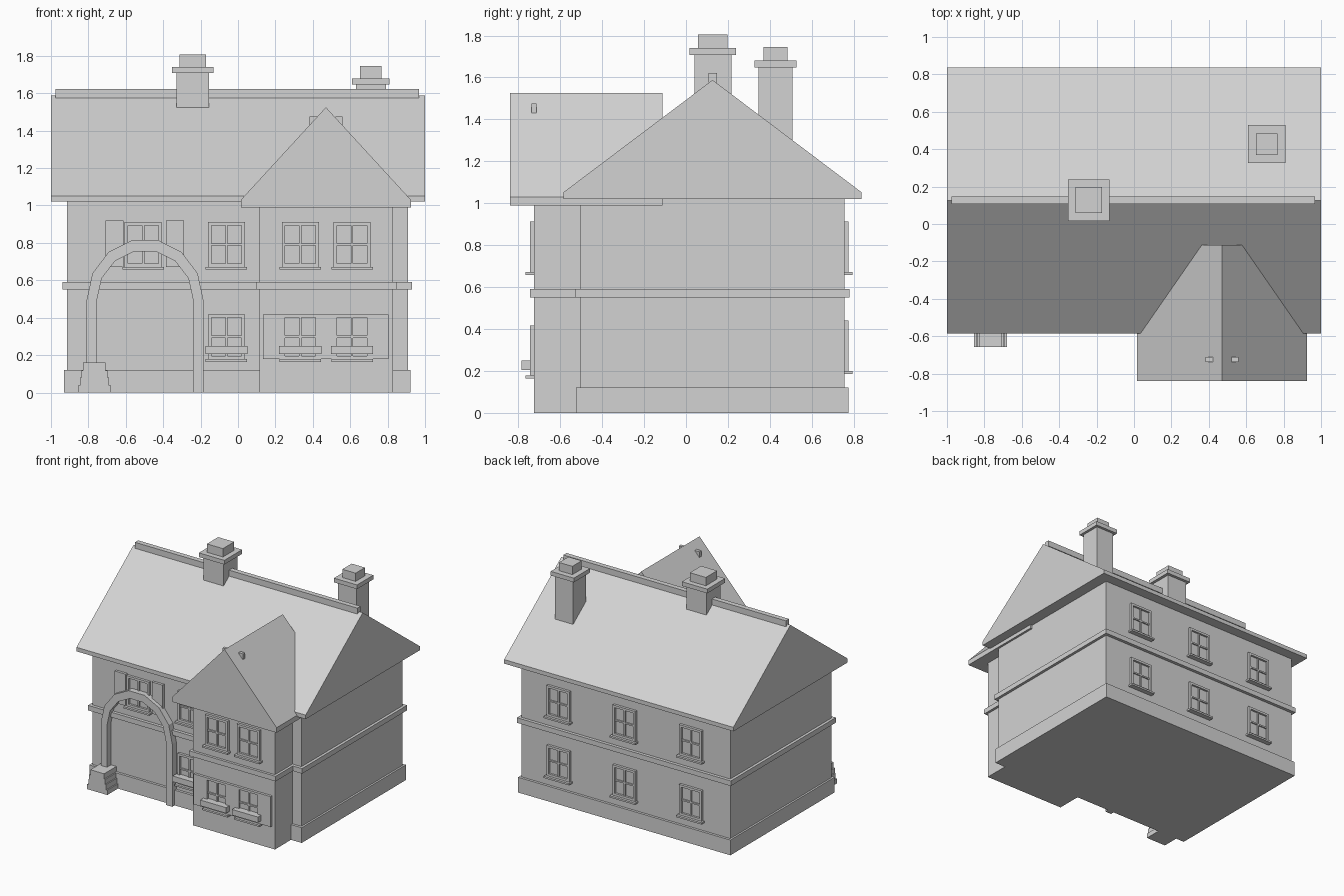
import bpy, bmesh, math

cube = bpy.data.objects.get("Cube")
if cube:
    bpy.data.objects.remove(cube, do_unlink=True)

# Single plaster colour
plaster = bpy.data.materials.new("plaster_grey")
plaster.use_nodes = True
GREY = (0.65, 0.65, 0.65, 1)
plaster.diffuse_color = GREY
plaster.node_tree.nodes["Principled BSDF"].inputs["Base Color"].default_value = GREY


def finish(name, bm):
    bmesh.ops.recalc_face_normals(bm, faces=bm.faces)
    mesh = bpy.data.meshes.new(name)
    bm.to_mesh(mesh)
    bm.free()
    mesh.materials.append(plaster)
    obj = bpy.data.objects.new(name, mesh)
    bpy.context.collection.objects.link(obj)
    return obj


def add_box(bm, x, y, z):
    """Box from (low, high) ranges on each axis."""
    verts = bmesh.ops.create_cube(bm, size=1)["verts"]
    for v in verts:
        for i, (lo, hi) in enumerate((x, y, z)):
            v.co[i] = (lo + hi) / 2 + v.co[i] * (hi - lo)


def boxes(name, *ranges):
    bm = bmesh.new()
    for r in ranges:
        add_box(bm, *r)
    return finish(name, bm)


def prism(name, profile, axis, lo, hi):
    """Extrude a (horizontal, z) outline along the x or y axis."""
    bm = bmesh.new()
    place = (lambda h, z, d: (d, h, z)) if axis == "x" else (lambda h, z, d: (h, d, z))
    a = [bm.verts.new(place(h, z, lo)) for h, z in profile]
    b = [bm.verts.new(place(h, z, hi)) for h, z in profile]
    n = len(a)
    bm.faces.new(a)
    bm.faces.new(b[::-1])
    for i in range(n):
        j = (i + 1) % n
        bm.faces.new((a[i], b[i], b[j], a[j]))
    return finish(name, bm)


def gable(lo, hi, base, eave, ridge):
    return [(lo, base), (hi, base), (hi, eave), ((lo + hi) / 2, ridge), (lo, eave)]


# Walls, plinth and string courses
boxes("main_walls", ((-0.915, 0.908), (-0.505, 0.755), (0, 1.03)))
boxes("plinth", ((-0.93, 0.923), (-0.525, 0.775), (0, 0.12)))
boxes("main_band", ((-0.937, 0.93), (-0.53, 0.78), (0.55, 0.59)))
boxes("wing_walls", ((0.115, 0.83), (-0.725, -0.45), (0, 1.0)))
boxes("wing_band", ((0.095, 0.85), (-0.745, -0.5), (0.55, 0.59)))

# Roofs
prism("main_roof", gable(-0.585, 0.838, 1.02, 1.052, 1.588), "x", -1, 1)
boxes("ridge_beam", ((-0.975, 0.967), (0.108, 0.148), (1.575, 1.622)))
prism("wing_roof", gable(0.015, 0.925, 0.99, 1.03, 1.525), "y", -0.84, -0.112)
boxes("wing_roof_pegs", *[((x - 0.02, x + 0.02), (-0.737, -0.712), (1.43, 1.475))
                          for x in (0.402, 0.54)])


# Chimneys
def chimney(name, x, y, shaft, cap, pot, base, z1, z2, z3):
    boxes(name, *[((x - r, x + r), (y - r, y + r), z) for r, z in
                  ((shaft, (base, z1)), (cap, (z1, z2)), (pot, (z2, z3)))])


chimney("ridge_chimney", -0.242, 0.128, 0.088, 0.111, 0.07, 1.4, 1.707, 1.74, 1.806)
chimney("rear_chimney", 0.71, 0.427, 0.08, 0.101, 0.058, 1.2, 1.647, 1.68, 1.745)


# Windows: frame, glass, glazing bars and sill; side is -1 front, 1 back
W, H, EDGE, BAR = 0.099, 0.12, 0.018, 0.006


def window(name, x, wall, z, side=-1, flower_box=False):
    def out(depth):
        return tuple(sorted((wall - side * 0.01, wall + side * depth)))
    bm = bmesh.new()
    for s in (-1, 1):
        xs = sorted((x + s * W, x + s * (W - EDGE)))
        zs = sorted((z + s * H, z + s * (H - EDGE)))
        add_box(bm, xs, out(0.02), (z - H, z + H))
        add_box(bm, (x - W + EDGE, x + W - EDGE), out(0.02), zs)
    add_box(bm, (x - W, x + W), out(0.004), (z - H, z + H))
    add_box(bm, (x - BAR, x + BAR), out(0.014), (z - H, z + H))
    add_box(bm, (x - W, x + W), out(0.014), (z - BAR, z + BAR))
    add_box(bm, (x - W - 0.012, x + W + 0.012), out(0.04), (z - H - 0.014, z - H))
    finish(name, bm)
    if flower_box:
        boxes(name + "_flower_box",
              ((x - 0.113, x + 0.113), out(0.06), (z - H + 0.027, z - H + 0.072)))


MAIN, WING, BACK = -0.505, -0.725, 0.755
UPPER, LOWER = 0.792, 0.298
window("upper_arch_window", -0.507, MAIN, UPPER)
window("upper_middle_window", -0.062, MAIN, UPPER)
window("lower_middle_window", -0.062, MAIN, LOWER, flower_box=True)
for i, x in enumerate((0.333, 0.61)):
    window(f"upper_wing_window_{i}", x, WING, UPPER)
    window(f"lower_wing_window_{i}", x, WING, LOWER, flower_box=True)
for i, x in enumerate((-0.58, 0, 0.575)):
    window(f"upper_back_window_{i}", x, BACK, UPPER, side=1)
    window(f"lower_back_window_{i}", x, BACK, 0.32, side=1)

# Shutters
boxes("upper_shutters", *[(x, (MAIN - 0.02, MAIN), (0.67, 0.92))
                          for x in ((-0.708, -0.612), (-0.385, -0.29))])
boxes("wing_shutters", *[(x, (WING - 0.02, WING), (0.178, 0.418))
                         for x in ((0.135, 0.234), (0.432, 0.511), (0.709, 0.805))])

# Archway on the front wall
CX, SPRING, STEPS = -0.497, 0.495, 7


def arc(radius, rise):
    angles = [math.pi * i / STEPS for i in range(STEPS + 1)]
    return [(CX + radius * math.cos(a), SPRING + rise * math.sin(a)) for a in angles]


outer, inner = arc(0.312, 0.328), arc(0.257, 0.267)
outline = ([(CX + 0.312, 0)] + outer + [(CX - 0.312, 0), (CX - 0.257, 0)]
           + inner[::-1] + [(CX + 0.257, 0)])
prism("arch", outline, "y", -0.555, -0.5)

# Stepped foot under the arch's outer leg
boxes("arch_foot", *[((-0.768 - r, -0.768 + r), (-0.658, -0.5), z) for r, z in
                     ((0.088, (0, 0.038)), (0.078, (0.038, 0.08)),
                      (0.07, (0.08, 0.118)), (0.06, (0.118, 0.16)))])
